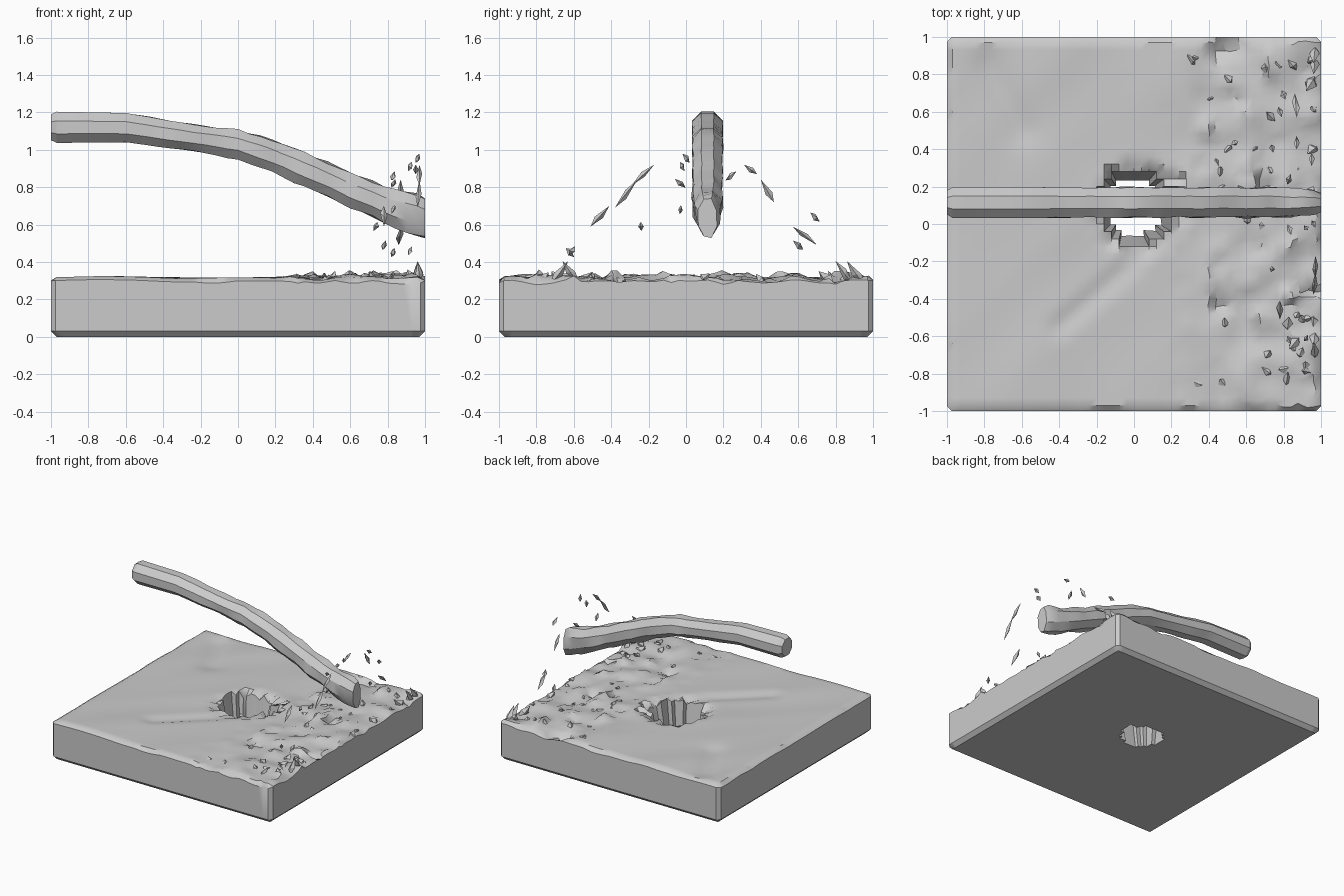
import bpy, bmesh, math, random
from mathutils import Vector, noise

random.seed(4)
cube = bpy.data.objects.get("Cube")
if cube:
    bpy.data.objects.remove(cube)


def finish(bm, name, angle=35):
    bmesh.ops.recalc_face_normals(bm, faces=bm.faces)
    mesh = bpy.data.meshes.new(name)
    bm.to_mesh(mesh)
    bm.free()
    ob = bpy.data.objects.new(name, mesh)
    bpy.context.collection.objects.link(ob)
    bpy.ops.object.select_all(action='DESELECT')
    ob.select_set(True)
    bpy.context.view_layer.objects.active = ob
    bpy.ops.object.shade_smooth_by_angle(angle=math.radians(angle))
    return ob


def smoothstep(a, b, v):
    t = min(1, max(0, (v - a) / (b - a)))
    return t * t * (3 - 2 * t)


def groove(x, y, a, b, width, depth):
    """Soft trough along the segment a-b."""
    p, a, b = Vector((x, y)), Vector(a), Vector(b)
    t = min(1, max(0, (p - a).dot(b - a) / (b - a).length_squared))
    return -depth * math.exp(-((p - a.lerp(b, t)).length / width) ** 2)


def surface_height(x, y):
    """Rippled calm water on the left, choppy water on the right."""
    swell = noise.noise((2.4 * (x - y), 0.9 * (x + y), 3))
    h = 0.315 + 0.012 * swell
    h += groove(x, y, (-0.4, -0.55), (0.0, -0.2), 0.05, 0.02)
    h += groove(x, y, (-0.78, 0.85), (-0.6, 0.5), 0.08, 0.02)
    chop = smoothstep(0.1, 0.6, x)
    n = noise.noise((x * 6, y * 6, 1))
    h += chop * (0.03 * n + 0.1 * max(0, noise.noise((x * 9, y * 9, 7)) - 0.3))
    h -= chop * 0.12 * max(0, noise.noise((x * 8, y * 8, 12)) - 0.3)
    return h


# Water block: a sheet with a ragged hole, extruded into a solid
HOLE = Vector((0.03, 0.09))


def in_hole(c):
    d = c.xy - HOLE
    ragged = 1 + 0.4 * noise.noise((c.x * 7, c.y * 7, 20))
    return (d.x / 0.23) ** 2 + (d.y / 0.2) ** 2 < ragged


bm = bmesh.new()
bmesh.ops.create_grid(bm, x_segments=50, y_segments=50, size=1)
bmesh.ops.delete(bm, geom=[f for f in bm.faces if in_hole(f.calc_center_median())],
                 context='FACES')
top = list(bm.verts)
out = bmesh.ops.extrude_face_region(bm, geom=bm.faces[:], use_keep_orig=True)
bottom = [g for g in out["geom"] if isinstance(g, bmesh.types.BMVert)]

for v in top + bottom:
    v.co.z = 0
for v in bottom:
    x, y = v.co.xy
    rim = max(abs(x), abs(y)) > 0.99
    v.co.z = 0.03 if rim else 0
    # narrow the hole towards its lower end
    d = v.co.xy - Vector((-0.03, 0.1))
    pull = 0.26 * (1 - smoothstep(0.22, 0.45, d.length))
    v.co.x -= d.x * pull
    v.co.y -= d.y * pull
for v in top:
    x, y = v.co.xy
    rim = max(abs(x), abs(y)) > 0.99
    h = surface_height(x, y)
    if rim:
        h -= 0.018 + 0.02 * max(0, noise.noise((x * 4, y * 4, 5)))
    else:
        jitter = 0.012 * smoothstep(0.2, 0.6, x)
        v.co.x += random.uniform(-jitter, jitter)
        v.co.y += random.uniform(-jitter, jitter)
    near = (v.co.xy - HOLE).length
    if near < 0.26:
        h -= random.choice((0, 0.02, 0.05))
    v.co.z = h
for v in top + bottom:
    for i in (0, 1):
        if 0.9 < abs(v.co[i]) < 0.99:
            v.co[i] *= 1.01
# square off the vertical corners
bm.edges.ensure_lookup_table()
corners = [e for e in bm.edges
           if all(abs(c) > 0.99 for v in e.verts for c in v.co.xy)]
bmesh.ops.bevel(bm, geom=corners, offset=0.025, segments=1, affect='EDGES')
finish(bm, "water_block")

# Jet: eight-sided rings along a falling arc (x, centre z, half height, half width)
ARC = [(-1, 1.12, 0.07, 0.065), (-0.97, 1.12, 0.085, 0.085), (-0.6, 1.118, 0.08, 0.085),
       (-0.2, 1.058, 0.073, 0.08), (0, 1.03, 0.08, 0.082), (0.2, 0.96, 0.088, 0.08),
       (0.4, 0.875, 0.093, 0.08), (0.6, 0.785, 0.093, 0.08), (0.8, 0.7, 0.1, 0.078),
       (0.96, 0.65, 0.115, 0.065), (1, 0.635, 0.105, 0.05)]


def arc_at(x):
    for a, b in zip(ARC, ARC[1:]):
        if x <= b[0] + 1e-6:
            t = (x - a[0]) / (b[0] - a[0])
            return [p + (q - p) * t for p, q in zip(a, b)]


bm = bmesh.new()
stations = [-1, -0.97] + [-0.9 + 0.06 * i for i in range(31)] + [0.96, 1]
rings = []
for x in stations:
    _, cz, hz, hy = arc_at(x)
    rough = 0.16 * smoothstep(-0.8, 0.1, x)
    ring = []
    for k in range(8):
        a = math.tau * (k + 0.5) / 8
        s = 1.06 * (1 + rough * noise.noise((x * 9, 2 * math.cos(a), 2 * math.sin(a))))
        ring.append(bm.verts.new((x, 0.115 + hy * s * math.cos(a),
                                  cz + hz * s * math.sin(a))))
    rings.append(ring)
for r, s in zip(rings, rings[1:]):
    for k in range(8):
        j = (k + 1) % 8
        bm.faces.new((r[k], r[j], s[j], s[k]))
bm.faces.new(rings[0])
bm.faces.new(rings[-1])
finish(bm, "water_jet", 28)


# Flying drops and streaks
def shard(bm, a, b, r):
    """Slim four-sided double point from a to b."""
    a, b = Vector(a), Vector(b)
    turn = (b - a).to_track_quat('Z', 'Y')
    tips = [bm.verts.new(a), bm.verts.new(b)]
    mid = []
    for k in range(4):
        ang = k * math.pi / 2
        off = turn @ Vector((math.cos(ang), math.sin(ang), 0)) * r * random.uniform(0.7, 1.2)
        mid.append(bm.verts.new(a.lerp(b, random.uniform(0.35, 0.65)) + off))
    for k in range(4):
        for tip in tips:
            bm.faces.new((mid[k], mid[(k + 1) % 4], tip))


STREAKS = [((0.97, -0.17, 0.92), (0.97, -0.29, 0.81)), ((0.97, -0.26, 0.84), (0.96, -0.38, 0.69)),
           ((0.78, -0.41, 0.7), (0.78, -0.51, 0.59)), ((0.95, 0.31, 0.92), (0.95, 0.38, 0.87)),
           ((0.87, 0.4, 0.84), (0.87, 0.47, 0.72)), ((0.87, 0.57, 0.59), (0.86, 0.7, 0.49))]
DROPS = [(0.83, -0.03, 0.82), (0.83, -0.03, 0.68), (0.92, -0.02, 0.91), (0.96, 0, 0.955),
         (0.735, -0.24, 0.59), (0.92, -0.61, 0.46), (0.83, -0.62, 0.45), (0.83, 0.24, 0.86),
         (0.8, 0.69, 0.64), (0.78, 0.6, 0.49)]
bm = bmesh.new()
for a, b in STREAKS:
    shard(bm, a, b, 0.017)
for d in DROPS:
    reach = Vector((0.01, random.uniform(-0.03, 0.03), 0.024))
    shard(bm, Vector(d) - reach, Vector(d) + reach, 0.016)
finish(bm, "spray_drops", 20)

# Splash crests standing on the choppy side
bm = bmesh.new()
for i in range(45):
    x = 0.97 - 0.65 * random.random() ** 1.6
    y = random.choice((-0.6, 0.2, 0.65)) + random.uniform(-0.26, 0.26)
    z = surface_height(x, y)
    lean = Vector((random.uniform(-0.05, 0.02), random.uniform(-0.06, 0.06),
                   random.uniform(0.02, 0.05)))
    base = Vector((x, y, z - 0.02))
    shard(bm, base - lean * 0.5, base + lean, 0.03)
for y, side in ((0.8, 1), (0.86, 1), (-0.63, -1), (-0.66, 1)):
    shard(bm, (0.97, y + 0.1 * side, 0.27), (0.96, y, 0.405), 0.025)
finish(bm, "splash_crests", 20)
